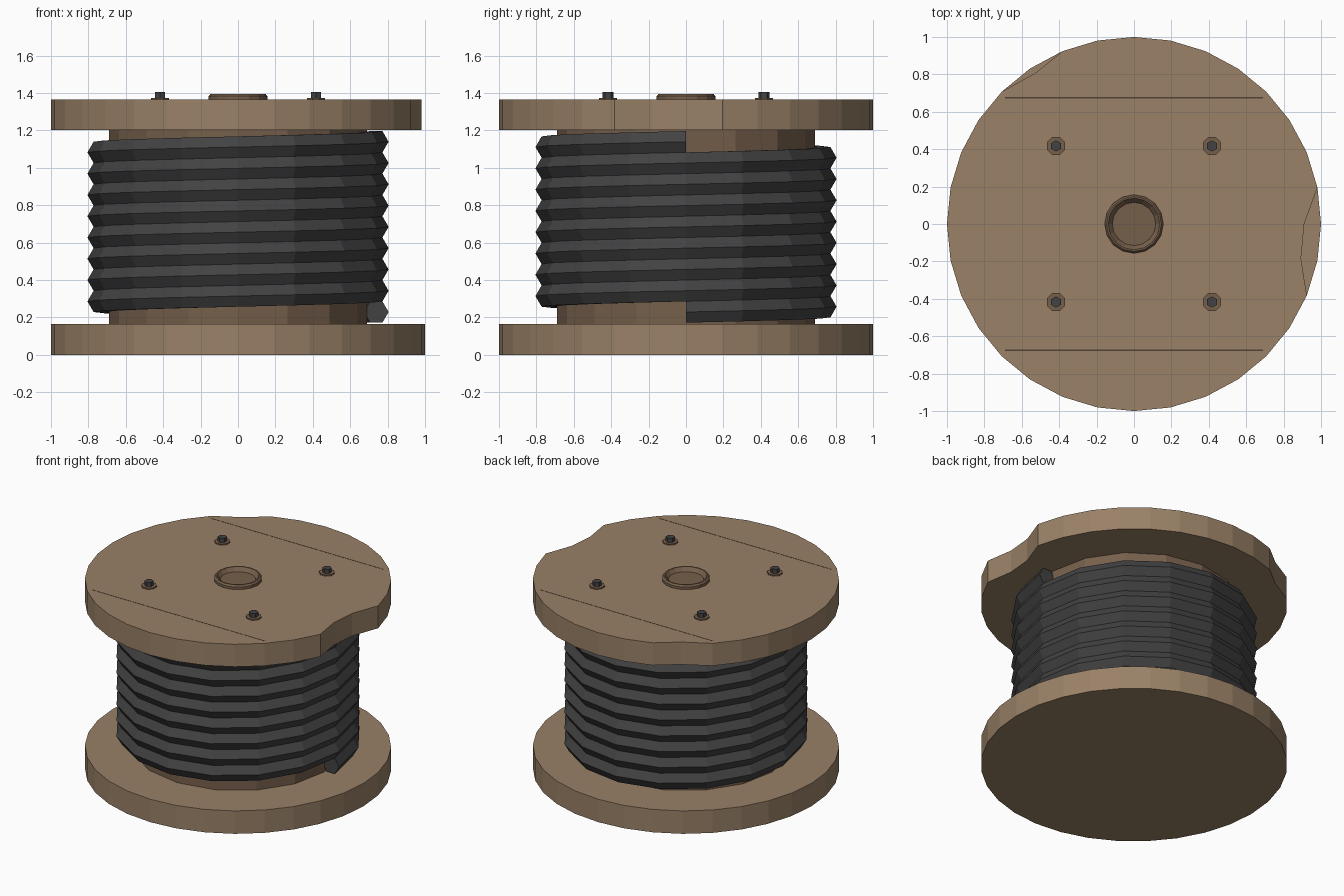
import bpy
import bmesh
from math import sin, cos, tau

cube = bpy.data.objects.get("Cube")
if cube:
    bpy.data.objects.remove(cube, do_unlink=True)


def material(name, rgb):
    m = bpy.data.materials.new(name)
    m.use_nodes = True
    m.diffuse_color = (*rgb, 1)
    m.node_tree.nodes["Principled BSDF"].inputs["Base Color"].default_value = (*rgb, 1)
    return m


WOOD = material("light wood", (0.32, 0.22, 0.135))
CORE = material("dark wood", (0.18, 0.115, 0.07))
SEAM = material("seam brown", (0.08, 0.055, 0.035))
RUBBER = material("black rubber", (0.055, 0.055, 0.055))
STEEL = material("dark steel", (0.055, 0.055, 0.058))


def finish(name, bm, mat):
    bmesh.ops.recalc_face_normals(bm, faces=bm.faces)
    mesh = bpy.data.meshes.new(name)
    bm.to_mesh(mesh)
    bm.free()
    mesh.materials.append(mat)
    obj = bpy.data.objects.new(name, mesh)
    bpy.context.collection.objects.link(obj)
    return obj


def circle(n, r, turn=0.0):
    return [(r * cos(tau * (i + turn) / n), r * sin(tau * (i + turn) / n)) for i in range(n)]


def loft(name, rings, mat):
    """Skin a list of equal closed loops and cap both ends."""
    bm = bmesh.new()
    loops = [[bm.verts.new(p) for p in ring] for ring in rings]
    for a, b in zip(loops, loops[1:]):
        for i in range(len(a)):
            j = (i + 1) % len(a)
            bm.faces.new((a[i], a[j], b[j], b[i]))
    bm.faces.new(loops[0])
    bm.faces.new(loops[-1])
    return finish(name, bm, mat)


def prism(name, outline, z0, z1, mat, at=(0, 0)):
    return loft(name, [[(x + at[0], y + at[1], z) for x, y in outline] for z in (z0, z1)], mat)


# Round end boards; the upper one has two broken bites in its rim
SIDES = 32
rim = circle(SIDES, 1.0)
prism("lower_flange", rim, 0, 0.165, WOOD)
chipped = list(rim)
chipped[0] = (0.91, 0.0)
chipped[SIDES - 1] = (0.893, -0.185)
chipped[12 - 1] = (-0.527, 0.808)
TOP = 1.365
prism("upper_flange", chipped, 1.203, TOP, WOOD)

# Plank seams across the upper board
for side, label in ((1, "back"), (-1, "front")):
    seam = [(-0.69, -0.003), (0.69, -0.003), (0.69, 0.003), (-0.69, 0.003)]
    prism(label + "_plank_seam", seam, TOP - 0.002, TOP + 0.001, SEAM, (0, 0.675 * side))

# Drum between the boards
prism("drum_core", circle(16, 0.69), 0.16, 1.21, CORE)

# Wound cable: a hexagonal section swept along a helix
TURNS, STEPS, PITCH = 8, 16, 0.1138
section = circle(6, PITCH / 1.732)
mid_radius = 0.805 - PITCH / 1.732
rings = []
for i in range(TURNS * STEPS + 1):
    a = tau * i / STEPS
    z = 0.229 + PITCH * i / STEPS
    rings.append([((mid_radius + u) * cos(a), (mid_radius + u) * sin(a), z + v) for u, v in section])
loft("wound_cable", rings, RUBBER)

# Axle collar with a shallow socket
profile = [(0.157, TOP), (0.157, 1.383), (0.147, 1.395), (0.138, 1.395), (0.116, 1.368)]
loft("axle_collar", [[(x, y, z) for x, y in circle(16, r)] for r, z in profile], CORE)

# Four bolts on washers
for sx, lr in ((1, "left"), (-1, "right")):
    for sy, fb in ((1, "back"), (-1, "front")):
        spot = (0.417 * sx, 0.417 * sy)
        prism(f"{fb}_{lr}_washer", circle(8, 0.052, 0.5), TOP - 0.002, 1.374, CORE, spot)
        prism(f"{fb}_{lr}_bolt", circle(6, 0.03, 0.5), 1.37, 1.404, STEEL, spot)
